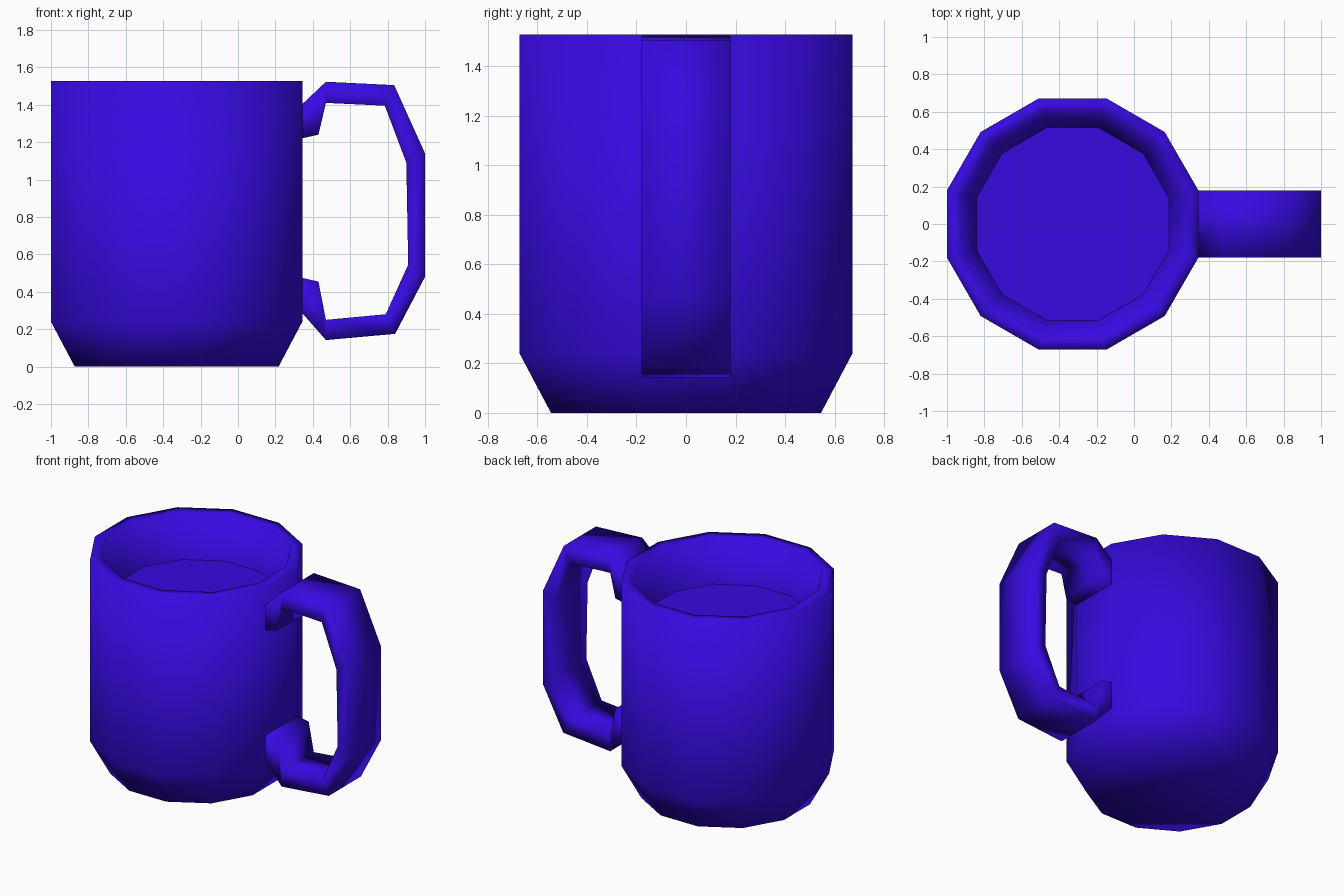
import bpy, bmesh, math

cube = bpy.data.objects.get("Cube")
if cube:
    bpy.data.objects.remove(cube)

blue = bpy.data.materials.new("deep_blue")
blue.use_nodes = True
color = (0.038, 0.003, 0.75, 1)
blue.diffuse_color = color
blue.node_tree.nodes["Principled BSDF"].inputs["Base Color"].default_value = color

SIDES = 12
CENTRE_X = -0.328
HALF_WIDTH = 0.18  # half the handle width, equal to half a wall facet


def finish(name, bm):
    bmesh.ops.recalc_face_normals(bm, faces=bm.faces)
    for face in bm.faces:
        face.smooth = True
    mesh = bpy.data.meshes.new(name)
    bm.to_mesh(mesh)
    bm.free()
    mesh.materials.append(blue)
    obj = bpy.data.objects.new(name, mesh)
    bpy.context.collection.objects.link(obj)
    return obj


# Mug body: apothem and height of each ring, from base over the rim,
# then down the tapering inner wall to the level of the filling
profile = [(0.545, 0), (0.672, 0.24), (0.672, 1.527), (0.597, 1.527), (0.515, 1.23)]
bm = bmesh.new()
rings = []
for apothem, z in profile:
    r = apothem / math.cos(math.pi / SIDES)
    angles = [(i + 0.5) * math.tau / SIDES for i in range(SIDES)]
    rings.append([bm.verts.new((CENTRE_X + r * math.cos(a), r * math.sin(a), z))
                  for a in angles])
for low, high in zip(rings, rings[1:]):
    for i in range(SIDES):
        j = (i + 1) % SIDES
        bm.faces.new((low[i], low[j], high[j], high[i]))
# Softly shaded base, and a flat filling with a crisp border
bm.faces.new(rings[0])
filling = bm.faces.new(rings[-1])
for edge in filling.edges:
    edge.smooth = False
finish("mug_body", bm)

# Handle: faceted loop, its outer and inner outlines running from top to bottom
outer = [(0.34, 1.40), (0.47, 1.523), (0.835, 1.505), (1, 1.14),
         (1, 0.48), (0.84, 0.175), (0.47, 0.142), (0.34, 0.29)]
inner = [(0.34, 1.22), (0.43, 1.24), (0.47, 1.41), (0.785, 1.395), (0.90, 1.09),
         (0.91, 0.545), (0.79, 0.28), (0.47, 0.25), (0.43, 0.455), (0.34, 0.475)]
bm = bmesh.new()


def rail(points, y):
    return [bm.verts.new((x, y, z)) for x, z in points]


outer_rails = [rail(outer, y) for y in (-HALF_WIDTH, HALF_WIDTH)]
inner_rails = [rail(inner, y) for y in (-HALF_WIDTH, HALF_WIDTH)]

# Outer and inner bands across the width
for front, back in (outer_rails, inner_rails):
    for i in range(len(front) - 1):
        bm.faces.new((front[i], back[i], back[i + 1], front[i + 1]))

# Side strips; the two elbows use one outer corner for two inner corners
for out, inn in zip(outer_rails, inner_rails):
    out = [out[0], out[1]] + out[1:-1] + [out[-2], out[-1]]
    for i in range(len(inn) - 1):
        corners = (out[i], out[i + 1], inn[i + 1], inn[i])
        bm.faces.new(list(dict.fromkeys(corners)))
finish("handle", bm)
